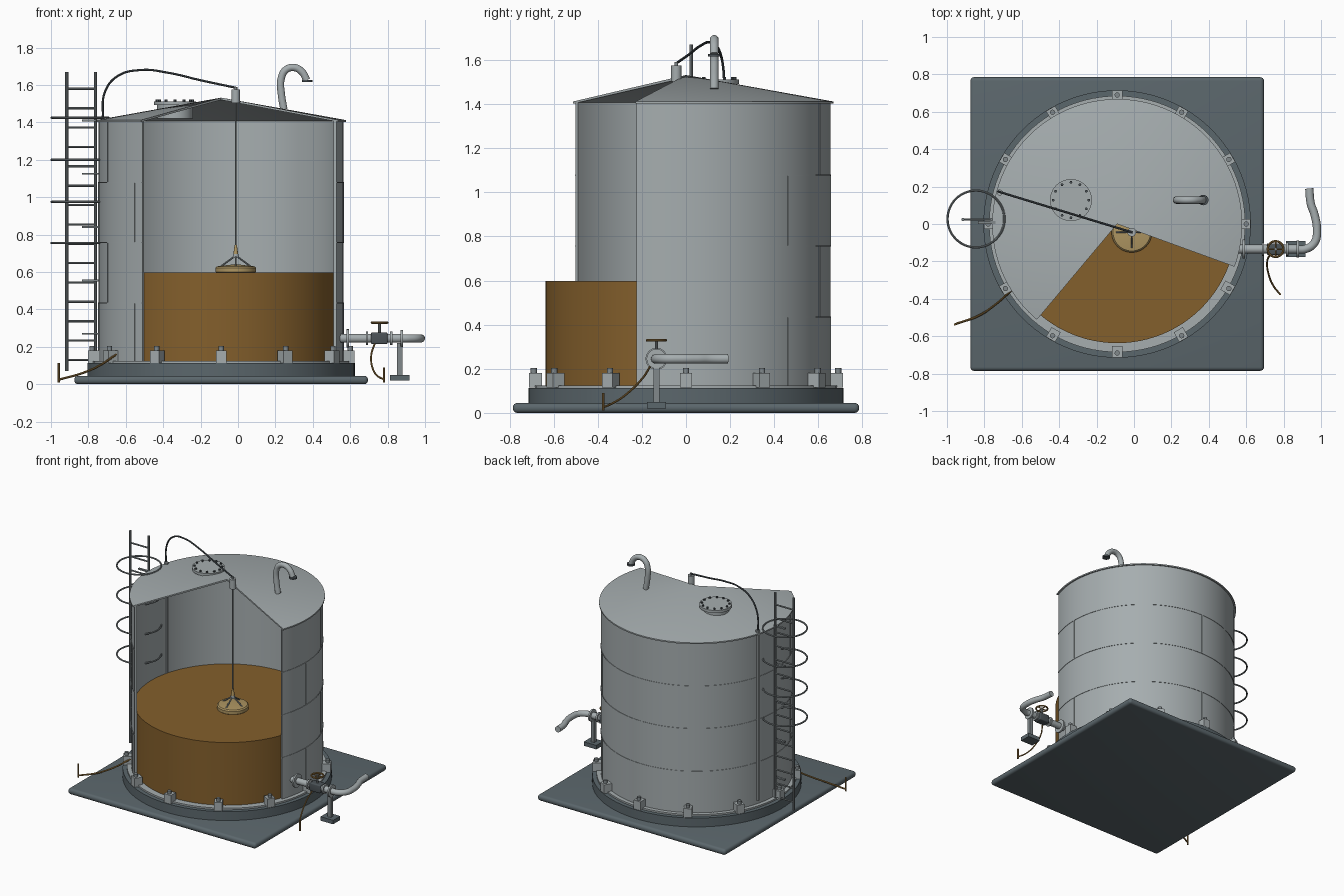
import bpy, bmesh
from math import cos, sin, radians, pi
from mathutils import Vector, Matrix

cube = bpy.data.objects.get("Cube")
if cube:
    bpy.data.objects.remove(cube)

CX = -0.09            # tank axis
A0, A1 = -20, 230     # shell sector that remains around the cutaway
R = 0.655


def material(name, rgb):
    m = bpy.data.materials.new(name)
    m.use_nodes = True
    m.diffuse_color = (*rgb, 1)
    m.node_tree.nodes["Principled BSDF"].inputs["Base Color"].default_value = (*rgb, 1)
    return m


STEEL = material("light_steel", (0.38, 0.42, 0.43))
GREY = material("mid_grey_steel", (0.22, 0.25, 0.26))
DARK = material("dark_steel", (0.07, 0.085, 0.095))
CONCRETE = material("slate_concrete", (0.105, 0.135, 0.15))
OIL = material("brown_liquid", (0.23, 0.115, 0.025))
BRASS = material("pale_brass", (0.42, 0.30, 0.12))
COPPER = material("copper", (0.28, 0.16, 0.045))


def finish(ob, mat, smooth=True):
    ob.data.materials.clear()
    ob.data.materials.append(mat)
    bpy.ops.object.select_all(action='DESELECT')
    ob.select_set(True)
    bpy.context.view_layer.objects.active = ob
    if smooth:
        bpy.ops.object.shade_smooth_by_angle(angle=radians(35))
    return ob


def from_bmesh(name, bm, mat, smooth=True):
    bmesh.ops.recalc_face_normals(bm, faces=bm.faces)
    me = bpy.data.meshes.new(name)
    bm.to_mesh(me)
    bm.free()
    ob = bpy.data.objects.new(name, me)
    bpy.context.collection.objects.link(ob)
    return finish(ob, mat, smooth)


def lathe(name, profile, mat, center=(CX, 0, 0), a0=0, a1=360, segs=96):
    """Turn a closed (radius, height) profile through an angle range."""
    bm = bmesh.new()
    full = a1 - a0 == 360
    rows = []
    for i in range(segs if full else segs + 1):
        a = radians(a0 + (a1 - a0) * i / segs)
        rows.append([bm.verts.new((center[0] + r * cos(a), center[1] + r * sin(a), center[2] + z))
                     for r, z in profile])
    n = len(profile)
    for i in range(segs):
        p, q = rows[i], rows[(i + 1) % len(rows)]
        for j in range(n):
            k = (j + 1) % n
            if profile[j][0] or profile[k][0]:
                bm.faces.new((p[j], q[j], q[k], p[k]))
    if not full:
        bm.faces.new(rows[0])
        bm.faces.new(rows[-1])
    bmesh.ops.remove_doubles(bm, verts=bm.verts, dist=1e-5)
    return from_bmesh(name, bm, mat)


def disc(name, r, z0, z1, mat, center=(CX, 0, 0), segs=32, r_top=None):
    top = r if r_top is None else r_top
    return lathe(name, [(0, z0), (r, z0), (top, z1), (0, z1)], mat, center, segs=segs)


def box(name, loc, size, mat, angle=0, bevel=0):
    bm = bmesh.new()
    m = Matrix.Translation(loc) @ Matrix.Rotation(angle, 4, 'Z') @ Matrix.Diagonal((*size, 1))
    bmesh.ops.create_cube(bm, size=1, matrix=m)
    if bevel:
        bmesh.ops.bevel(bm, geom=bm.edges[:], offset=bevel, segments=4, profile=0.5, affect='EDGES')
    return from_bmesh(name, bm, mat, bevel > 0)


def tube(name, pts, r, mat, res=3):
    """Round bar through the points: straight for two points, smooth for more."""
    cu = bpy.data.curves.new(name, 'CURVE')
    cu.dimensions = '3D'
    cu.bevel_depth, cu.bevel_resolution = r, res
    cu.use_fill_caps = True
    cu.resolution_u = 8 if len(pts) > 2 else 1
    sp = cu.splines.new('BEZIER')
    sp.bezier_points.add(len(pts) - 1)
    for b, p in zip(sp.bezier_points, pts):
        b.co = p
        b.handle_left_type = b.handle_right_type = 'AUTO' if len(pts) > 2 else 'VECTOR'
    ob = bpy.data.objects.new(name, cu)
    bpy.context.collection.objects.link(ob)
    bpy.ops.object.select_all(action='DESELECT')
    ob.select_set(True)
    bpy.context.view_layer.objects.active = ob
    bpy.ops.object.convert(target='MESH')
    return finish(bpy.context.view_layer.objects.active, mat)


def ring(name, loc, major, minor, mat):
    bpy.ops.mesh.primitive_torus_add(location=loc, major_radius=major, minor_radius=minor,
                                     major_segments=48, minor_segments=8)
    ob = bpy.context.object
    ob.name = name
    return finish(ob, mat)


def polar(r, deg, z):
    return Vector((CX + r * cos(radians(deg)), r * sin(radians(deg)), z))


# Foundation
box("foundation_pad", (CX, 0, 0.0225), (1.57, 1.57, 0.045), CONCRETE, bevel=0.02)
disc("ring_foundation", 0.715, 0.04, 0.112, CONCRETE, segs=96)
disc("floor_plate", 0.685, 0.11, 0.124, STEEL, segs=96)

# Shell, roof and contents
lathe("tank_shell", [(0.64, 0.12), (R, 0.12), (R, 1.41), (0.64, 1.41)], STEEL, a0=A0, a1=A1)
lathe("roof_cone", [(0, 1.52), (0.668, 1.402), (0.668, 1.412), (0, 1.532)], STEEL, a0=A0, a1=A1)
disc("stored_liquid", 0.637, 0.122, 0.597, OIL, segs=96)

# Weld seams, staggered by course
courses = [0.124, 0.435, 0.757, 1.078, 1.405]
for z in courses[1:4]:
    lathe("course_seam", [(R - 0.003, z - 0.003), (R + 0.003, z - 0.003),
                          (R + 0.003, z + 0.003), (R - 0.003, z + 0.003)], STEEL, a0=A0, a1=A1)
for i in range(4):
    for k in range(8):
        deg = 45 * k + 22.5 * (i % 2)
        if deg < A1 or deg > 360 + A0:
            box("plate_seam", polar(R, deg, (courses[i] + courses[i + 1]) / 2),
                (0.005, 0.005, courses[i + 1] - courses[i]), STEEL, radians(deg))

# Anchor chairs
for k in range(12):
    deg = 30 * k
    box("anchor_chair", polar(0.683, deg, 0.147), (0.06, 0.056, 0.066), STEEL, radians(deg))
    disc("anchor_bolt", 0.014, 0.17, 0.203, GREY, polar(0.69, deg, 0), 12)

# Roof manway
MW = (-0.337, 0.128, 0)
disc("manway_neck", 0.096, 1.42, 1.5, STEEL, MW, 48)
disc("manway_cover", 0.112, 1.492, 1.512, STEEL, MW, 48)
for k in range(12):
    a = k * pi / 6
    disc("manway_bolt", 0.008, 1.51, 1.522, DARK, (MW[0] + 0.095 * cos(a), MW[1] + 0.095 * sin(a), 0), 6)

# Gooseneck vent
vent = [(0.245, 1.47), (0.232, 1.55), (0.23, 1.63), (0.255, 1.68), (0.3, 1.693), (0.342, 1.67), (0.368, 1.625)]
tube("gooseneck_vent", [(x, 0.128, z) for x, z in vent], 0.02, STEEL, 5)
disc("vent_screen", 0.028, 1.615, 1.627, DARK, (0.37, 0.128, 0), 24)

# Level gauge, suspension wire and float
GX, GY = -0.012, -0.044
G = (GX, GY, 0)
disc("gauge_head", 0.023, 1.503, 1.575, STEEL, G)
disc("gauge_stub", 0.008, 1.57, 1.59, GREY, G, 12)
tube("gauge_wire", [(GX, GY, 1.51), (GX, GY, 0.72)], 0.005, GREY)
lathe("gauge_float", [(0, 0.592), (0.1, 0.592), (0.108, 0.6), (0.108, 0.622), (0.1, 0.63), (0, 0.642)],
      BRASS, G, segs=48)
disc("float_shackle", 0.016, 0.675, 0.695, STEEL, G, 16)
disc("wire_swivel", 0.013, 0.695, 0.745, BRASS, G, 16, r_top=0.006)
for k in range(4):
    a = k * pi / 2
    tube("float_leg", [(GX, GY, 0.688), (GX + 0.082 * cos(a), GY + 0.082 * sin(a), 0.628)], 0.005, GREY)

# Signal cable over the roof and conduit down the wall
path = [(0, 1.585), (0.26, 1.625), (0.5, 1.665), (0.7, 1.68), (0.88, 1.645), (0.97, 1.56), (0.985, 1.42)]
tube("signal_cable", [(GX - 0.722 * t, GY + 0.22 * t, z) for t, z in path], 0.006, DARK)
tube("cable_conduit", [polar(0.65, 165, 0.15), polar(0.65, 165, 1.43)], 0.016, STEEL)

# Ladder with cage hoops
LY = 0.024
for x in (-0.915, -0.762):
    tube("ladder_rail", [(x, LY, 0.07), (x, LY, 1.67)], 0.009, GREY)
for i in range(15):
    z = 0.13 + 0.1035 * i
    tube("ladder_rung", [(-0.915, LY, z), (-0.762, LY, z)], 0.006, GREY, 2)
for z in (0.755, 0.975, 1.2, 1.425):
    ring("cage_hoop", (-0.845, 0.027, z), 0.152, 0.006, GREY)
for i in range(5):
    box("ladder_bracket", (-0.785, LY - 0.015, 0.27 + 0.285 * i), (0.1, 0.016, 0.01), GREY)

# Outlet pipe with valve and support
PY, PZ = -0.134, 0.245
tube("outlet_nozzle", [(0.52, PY, PZ), (0.88, PY, PZ)], 0.024, STEEL, 5)
tube("outlet_bend", [(0.86, PY, PZ), (0.915, PY, PZ), (0.965, -0.1, PZ), (0.978, -0.03, PZ),
                     (0.965, 0.05, PZ), (0.945, 0.11, PZ), (0.937, 0.19, PZ)], 0.022, STEEL, 5)
for x, r in ((0.587, 0.05), (0.69, 0.036), (0.82, 0.036), (0.875, 0.045)):
    tube("pipe_flange", [(x - 0.006, PY, PZ), (x + 0.006, PY, PZ)], r, STEEL, 6)
box("valve_body", (0.755, PY, PZ), (0.09, 0.062, 0.062), DARK, bevel=0.008)
tube("valve_stem", [(0.757, PY, PZ), (0.757, PY, 0.335)], 0.008, GREY)
ring("handwheel_rim", (0.757, PY, 0.329), 0.042, 0.006, COPPER)
for a in (0, pi / 2):
    d = Vector((cos(a), sin(a), 0)) * 0.042
    c = Vector((0.757, PY, 0.329))
    tube("handwheel_spoke", [c - d, c + d], 0.004, COPPER)
box("support_foot", (0.865, PY, 0.035), (0.105, 0.085, 0.03), CONCRETE)
box("support_post", (0.865, PY, 0.13), (0.028, 0.028, 0.18), GREY)

# Grounding wires and stakes
tube("right_ground_wire", [(0.73, -0.16, 0.215), (0.713, -0.195, 0.16), (0.72, -0.27, 0.085),
                           (0.745, -0.33, 0.045), (0.78, -0.375, 0.025)], 0.005, COPPER)
tube("right_ground_stake", [(0.78, -0.375, 0.01), (0.78, -0.375, 0.09)], 0.006, COPPER)
tube("left_ground_wire", [(-0.65, -0.35, 0.16), (-0.74, -0.43, 0.1), (-0.83, -0.49, 0.06),
                          (-0.955, -0.535, 0.025)], 0.006, COPPER)
tube("left_ground_stake", [(-0.958, -0.537, 0.01), (-0.958, -0.537, 0.112)], 0.006, COPPER)
